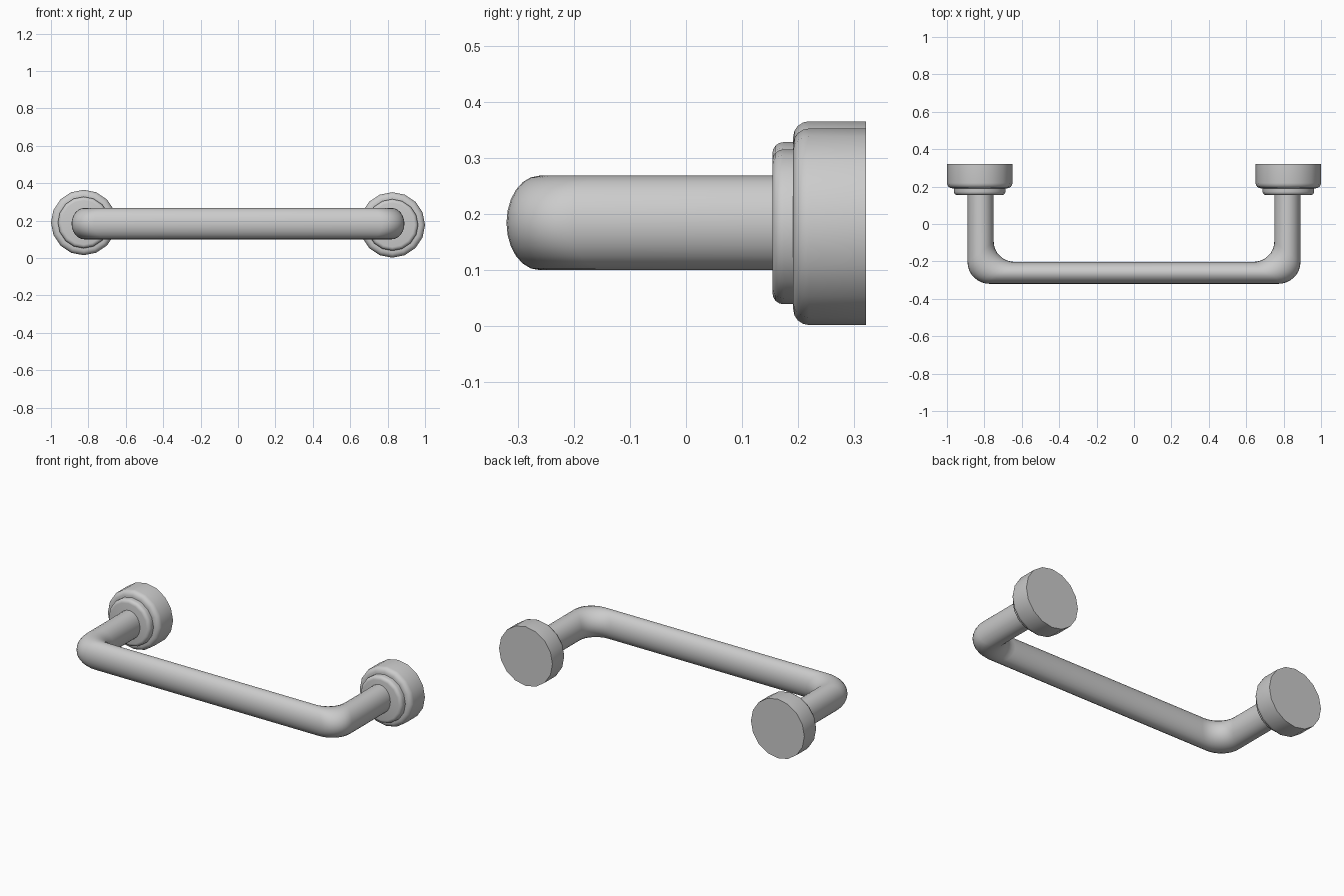
import bpy, bmesh
from math import sin, cos, pi, radians

if "Cube" in bpy.data.objects:
    bpy.data.objects.remove(bpy.data.objects["Cube"])

metal = bpy.data.materials.new("satin_grey")
metal.use_nodes = True
GREY = (0.6, 0.6, 0.6, 1)
metal.diffuse_color = GREY
metal.node_tree.nodes["Principled BSDF"].inputs["Base Color"].default_value = GREY


def loft(name, rings):
    """Skin a list of closed rings and cap both ends."""
    bm = bmesh.new()
    loops = [[bm.verts.new(p) for p in ring] for ring in rings]
    n = len(loops[0])
    for a, b in zip(loops, loops[1:]):
        for i in range(n):
            j = (i + 1) % n
            bm.faces.new((a[i], a[j], b[j], b[i]))
    bm.faces.new(loops[0])
    bm.faces.new(loops[-1])
    bmesh.ops.recalc_face_normals(bm, faces=bm.faces)
    mesh = bpy.data.meshes.new(name)
    bm.to_mesh(mesh)
    bm.free()
    mesh.materials.append(metal)
    obj = bpy.data.objects.new(name, mesh)
    bpy.context.collection.objects.link(obj)
    bpy.ops.object.select_all(action="DESELECT")
    obj.select_set(True)
    bpy.context.view_layer.objects.active = obj
    bpy.ops.object.shade_smooth_by_angle(angle=radians(40))
    return obj


def rounded_disc(name, x, z, radius, back, front, bevel, sides=16):
    """Disc along y with a rounded front rim."""
    profile = [(radius, back)]
    for k in range(5):
        t = k * pi / 8
        profile.append((radius - bevel * (1 - cos(t)), front + bevel * (1 - sin(t))))
    loft(name, [[(x + r * sin(2 * pi * i / sides), y, z + r * cos(2 * pi * i / sides))
                 for i in range(sides)] for r, y in profile])


# Wall mounts, sitting at slightly different heights
for side, x, z in (("right", -0.825, 0.19), ("left", 0.825, 0.177)):
    rounded_disc(side + "_mount_base", x, z, 0.175, 0.321, 0.191, 0.028)
    rounded_disc(side + "_mount_collar", x, z, 0.138, 0.2, 0.154, 0.02)

# Bent bar: each section spans an outer and an inner point of the bend
spans = [((0.89, 0.2), (0.75, 0.2))]
for k in range(9):
    t = k * pi / 16
    spans.append(((0.77 + 0.12 * cos(t), -0.205 - 0.115 * sin(t)),
                  (0.635 + 0.115 * cos(t), -0.095 - 0.108 * sin(t))))
spans += [((-ox, oy), (-ix, iy)) for (ox, oy), (ix, iy) in reversed(spans)]


def section(outer, inner, height=0.084, sides=24):
    ring = []
    for i in range(sides):
        a = 2 * pi * i / sides
        f = (1 + cos(a)) / 2
        ring.append((inner[0] + f * (outer[0] - inner[0]),
                     inner[1] + f * (outer[1] - inner[1]),
                     0.184 + height * sin(a)))
    return ring


loft("handle_bar", [section(o, i) for o, i in spans])
